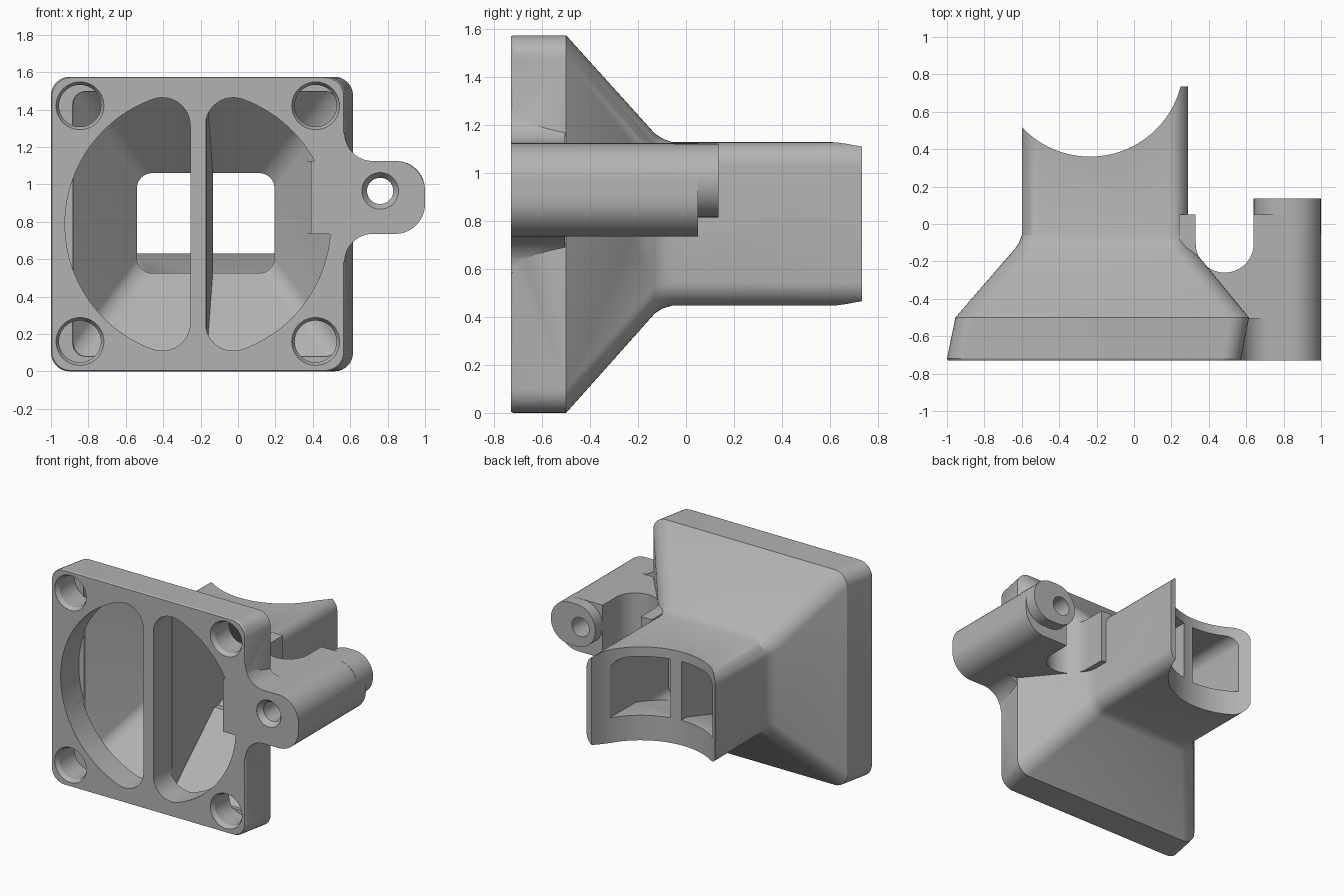
import bpy, bmesh
from math import sin, cos, pi, sqrt, atan2

cube = bpy.data.objects.get("Cube")
if cube:
    bpy.data.objects.remove(cube, do_unlink=True)

grey = bpy.data.materials.new("mid grey plastic")
grey.use_nodes = True
colour = (0.45, 0.45, 0.45, 1)
grey.diffuse_color = colour
grey.node_tree.nodes["Principled BSDF"].inputs["Base Color"].default_value = colour


def loft(name, loops):
    """Closed solid through matching loops of 3D points."""
    bm = bmesh.new()
    rings = [[bm.verts.new(p) for p in loop] for loop in loops]
    n = len(rings[0])
    for a, b in zip(rings, rings[1:]):
        for i in range(n):
            j = (i + 1) % n
            bm.faces.new((a[i], a[j], b[j], b[i]))
    bm.faces.new(rings[0])
    bm.faces.new(rings[-1])
    bmesh.ops.recalc_face_normals(bm, faces=bm.faces)
    mesh = bpy.data.meshes.new(name)
    bm.to_mesh(mesh)
    bm.free()
    mesh.materials.append(grey)
    ob = bpy.data.objects.new(name, mesh)
    bpy.context.collection.objects.link(ob)
    return ob


def along_y(name, pts, y0, y1):
    return loft(name, [[(x, y, z) for x, z in pts] for y in (y0, y1)])


def along_z(name, pts, z0, z1):
    return loft(name, [[(x, y, z) for x, y in pts] for z in (z0, z1)])


def arc(cx, cy, r, a0, a1, n=12):
    return [(cx + r * cos(a0 + (a1 - a0) * i / n),
             cy + r * sin(a0 + (a1 - a0) * i / n)) for i in range(n + 1)]


def rounded(x0, x1, z0, z1, r):
    pts = []
    for k, (x, z) in enumerate([(x1 - r, z1 - r), (x0 + r, z1 - r),
                                (x0 + r, z0 + r), (x1 - r, z0 + r)]):
        pts += arc(x, z, r, k * pi / 2, (k + 1) * pi / 2, 8)
    return pts


def duct(name, sections):
    return loft(name, [[(x, y, z) for x, z in rounded(*s)] for y, *s in sections])


def bore(name, cx, cz, steps):
    """Round cutter along y, with a radius for each depth."""
    return loft(name, [[(x, y, z) for x, z in arc(cx, cz, r, 0, 2 * pi, 40)[:-1]]
                       for y, r in steps])


def combine(target, other, operation):
    mod = target.modifiers.new("join", 'BOOLEAN')
    mod.operation = operation
    mod.solver = 'EXACT'
    mod.object = other
    bpy.context.view_layer.objects.active = target
    bpy.ops.object.modifier_apply(modifier=mod.name)
    bpy.data.objects.remove(other, do_unlink=True)


# Outer shell: leaning flange, funnel and rectangular tube
body = duct("fan_duct", [
    (-0.73, -0.995, 0.565, 0.005, 1.57, 0.1),
    (-0.72, -1.0, 0.572, 0, 1.575, 0.1),
    (-0.5, -0.955, 0.615, 0, 1.575, 0.1),
    (-0.13, -0.635, 0.31, 0.415, 1.165, 0.11),
    (-0.1, -0.615, 0.297, 0.435, 1.145, 0.1),
    (-0.06, -0.6, 0.29, 0.447, 1.13, 0.1),
    (0.735, -0.6, 0.29, 0.447, 1.13, 0.1)])

# Air passage, leaving a central web and a raised floor standing
cavity = duct("cavity", [
    (-0.535, -0.885, 0.535, 0.08, 1.495, 0.07),
    (-0.5, -0.88, 0.54, 0.08, 1.5, 0.07),
    (-0.08, -0.54, 0.195, 0.525, 1.06, 0.08),
    (0.9, -0.54, 0.195, 0.525, 1.06, 0.08)])
web = along_z("web", [(-0.255, -0.6), (-0.175, -0.6), (-0.135, -0.08),
                      (-0.135, 1), (-0.215, 1), (-0.215, -0.08)], -0.1, 1.7)
combine(cavity, web, 'DIFFERENCE')
floor = [(-0.04, 0.5), (-0.04, 0.527), (0.3, 0.63), (1, 0.63), (1, 0.5)]
ramp = loft("floor_ramp", [[(x, y, z) for y, z in floor] for x in (-0.7, 0.3)])
combine(cavity, ramp, 'DIFFERENCE')
combine(body, cavity, 'DIFFERENCE')

# Two D-shaped fan openings with rounded ends beside the divider
R, f, gap = 0.71, 0.15, 0.04
fx = gap + f
fz = sqrt((R - f) ** 2 - fx ** 2)
a = atan2(fz, fx)
half = (arc(0, 0, R, -a, a, 48) + arc(fx, fz, f, a, pi)[1:]
        + arc(fx, -fz, f, pi, 2 * pi - a)[:-1])
for side in (-1, 1):
    opening = along_y("opening", [(-0.215 + side * x, 0.787 + z) for x, z in half],
                      -0.8, -0.52)
    combine(body, opening, 'DIFFERENCE')

# Chamfered corner screw holes
for x in (-0.845, 0.415):
    for z in (0.16, 1.42):
        hole = bore("screw_hole", x, z, [(-0.75, 0.128), (-0.729, 0.128),
                                         (-0.7, 0.112), (-0.525, 0.112)])
        combine(body, hole, 'DIFFERENCE')

# Curved scoop out of the tube end
scoop = along_z("scoop", arc(-0.235, 0.86, 0.5, 0, 2 * pi, 80)[:-1], 0, 2)
combine(body, scoop, 'DIFFERENCE')

# Side bracket with rounded outer edge
low, high = 0.735, 1.125
outline = ([(0.24, low)] + arc(0.84, low + 0.16, 0.16, -pi / 2, 0)
           + arc(0.84, high - 0.16, 0.16, 0, pi / 2) + [(0.24, high)])
bracket = along_y("bracket", outline, -0.73, 0.05)
inner = along_z("inner_cut", [(0.1, -0.8), (0.39, -0.8), (0.39, -0.33),
                              (0.235, -0.1), (0.1, -0.1)], 0.5, 1.4)
combine(bracket, inner, 'DIFFERENCE')
slot = along_z("slot", [(0.64, 0.2), (0.33, 0.2)]
               + arc(0.485, -0.105, 0.155, pi, 2 * pi, 24), 0.5, 1.4)
combine(bracket, slot, 'DIFFERENCE')

# Stepped tip of the screw boss
tip = along_y("boss_tip", rounded(0.64, 0.999, 0.815, 1.124, 0.15), -0.05, 0.135)
combine(bracket, tip, 'UNION')

# Concave webs blending the bracket into the flange
for s, edge in ((1, high), (-1, low)):
    curve = arc(0.72, edge + s * 0.15, 0.15, pi, pi + s * pi / 2)
    blend = along_y("blend", [(0.54, edge + s * 0.15)] + curve
                    + [(0.72, edge - s * 0.03), (0.54, edge - s * 0.03)],
                    -0.73, -0.505)
    combine(bracket, blend, 'UNION')

combine(body, bracket, 'UNION')

# Countersunk boss hole
boss_hole = bore("boss_hole", 0.76, 0.965, [(-0.75, 0.098), (-0.729, 0.098),
                                            (-0.69, 0.07), (0.3, 0.07)])
combine(body, boss_hole, 'DIFFERENCE')

# Smooth rounded surfaces, crisp edges
bpy.ops.object.select_all(action='DESELECT')
body.select_set(True)
bpy.context.view_layer.objects.active = body
bpy.ops.object.shade_smooth_by_angle(angle=pi / 7)
